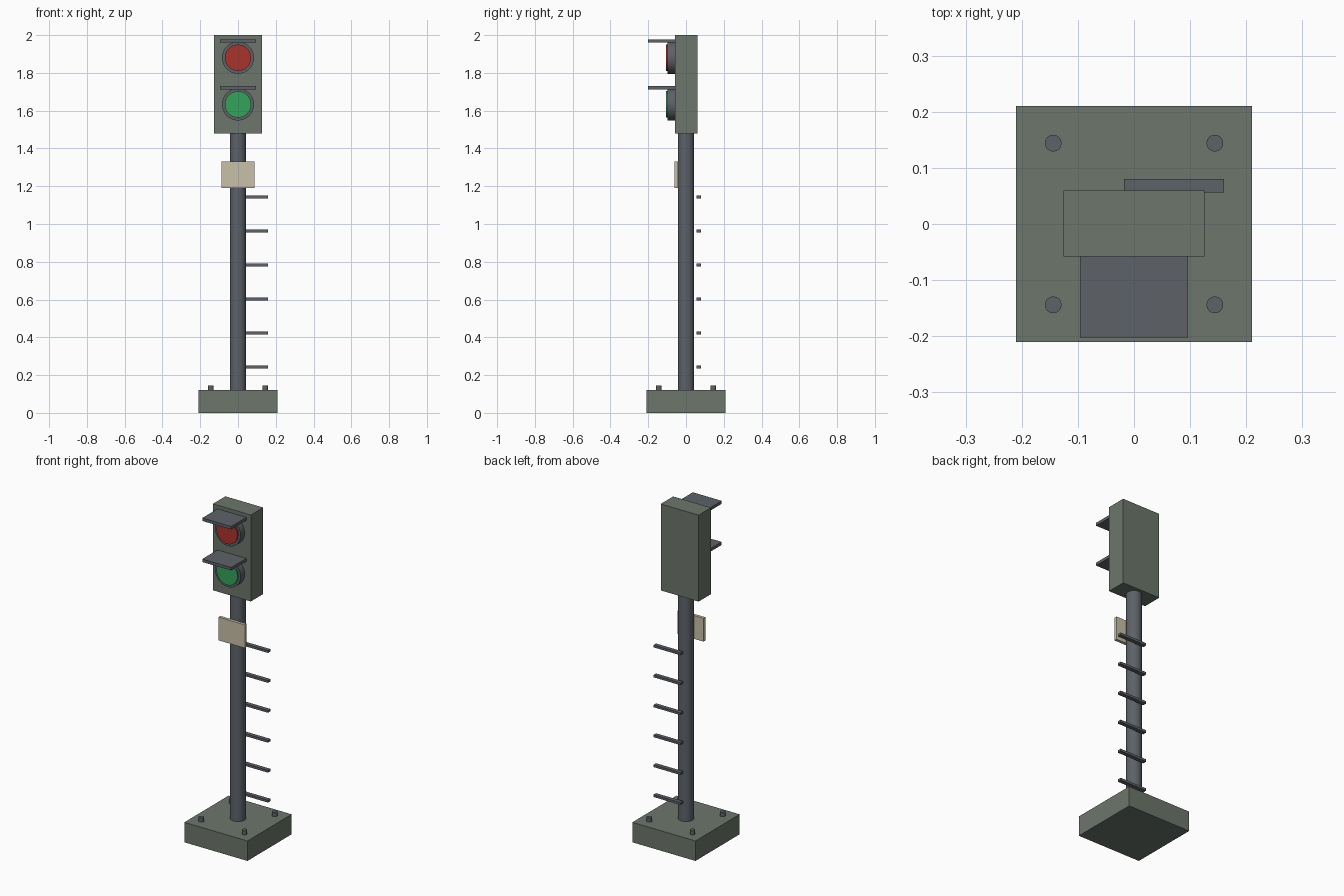
import bpy
from math import radians

cube = bpy.data.objects.get("Cube")
if cube:
    bpy.data.objects.remove(cube, do_unlink=True)


def material(name, rgb):
    mat = bpy.data.materials.new(name)
    mat.use_nodes = True
    mat.diffuse_color = (*rgb, 1)
    mat.node_tree.nodes["Principled BSDF"].inputs["Base Color"].default_value = (*rgb, 1)
    return mat


GREY_GREEN = material("grey green paint", (0.15, 0.18, 0.145))
STEEL = material("dark steel", (0.11, 0.122, 0.14))
RED = material("red glass", (0.40, 0.033, 0.025))
GREEN = material("green glass", (0.035, 0.36, 0.105))
CREAM = material("cream plate", (0.58, 0.53, 0.39))


def box(name, x, y, z, mat):
    """Box from (min, max) ranges on each axis."""
    ranges = (x, y, z)
    bpy.ops.mesh.primitive_cube_add(size=1, location=[(a + b) / 2 for a, b in ranges])
    obj = bpy.context.object
    obj.name = name
    obj.scale = [b - a for a, b in ranges]
    bpy.ops.object.transform_apply(location=False, rotation=False, scale=True)
    obj.data.materials.append(mat)
    return obj


def cylinder(name, radius, depth, location, mat, facing_front=False, sides=32):
    rotation = (radians(90) if facing_front else 0, 0, 0)
    bpy.ops.mesh.primitive_cylinder_add(vertices=sides, radius=radius, depth=depth,
                                        location=location, rotation=rotation)
    obj = bpy.context.object
    obj.name = name
    obj.data.materials.append(mat)
    bpy.ops.object.shade_smooth_by_angle(angle=radians(30))
    return obj


# Base block with four anchor bolts
box("base", (-0.21, 0.21), (-0.21, 0.21), (0, 0.12), GREY_GREEN)
for x in (-0.144, 0.144):
    for y in (-0.144, 0.144):
        cylinder("anchor_bolt", 0.015, 0.035, (x, y, 0.1275), STEEL, sides=16)

# Pole and signal head
cylinder("pole", 0.043, 1.38, (0, 0, 0.80), STEEL)
box("signal_head", (-0.126, 0.126), (-0.058, 0.06), (1.48, 2.0), GREY_GREEN)

# Lamps: round housing, glass and flat visor
for colour, z, glass in (("red", 1.88, RED), ("green", 1.633, GREEN)):
    cylinder(colour + "_lamp_housing", 0.085, 0.045, (0, -0.0745, z), STEEL, True)
    cylinder(colour + "_lens", 0.07, 0.02, (0, -0.095, z), glass, True)
    box(colour + "_visor", (-0.096, 0.096), (-0.202, -0.056), (z + 0.08, z + 0.098), STEEL)

# Identification plate on the front of the pole
box("number_plate", (-0.087, 0.087), (-0.06, -0.042), (1.19, 1.33), CREAM)

# Climbing rungs behind the pole, on its left side
for i in range(6):
    z = 0.243 + i * 0.18
    box("climbing_rung", (-0.018, 0.16), (0.056, 0.08), (z - 0.007, z + 0.007), STEEL)
